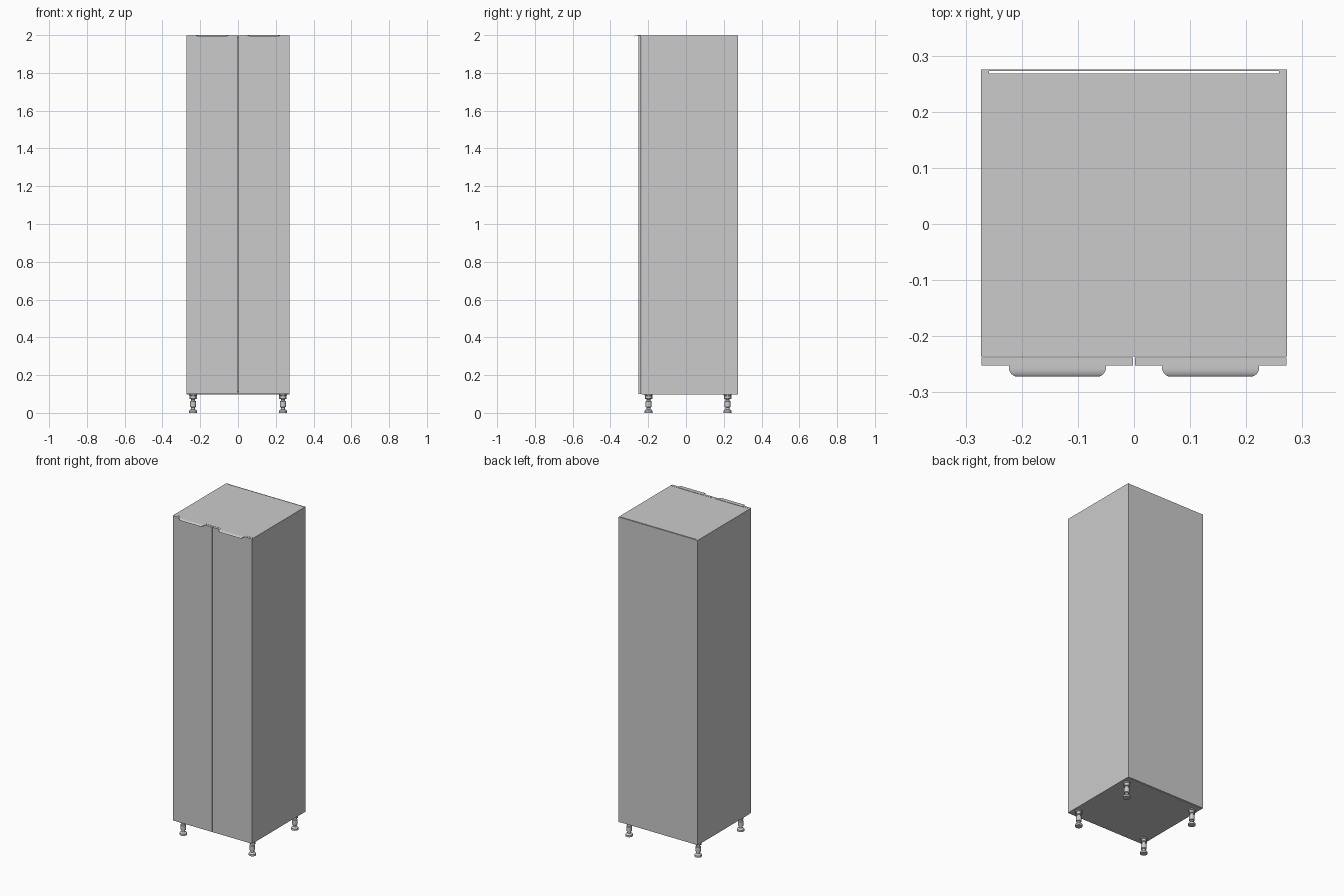
import bpy, bmesh, math

if "Cube" in bpy.data.objects:
    bpy.data.objects.remove(bpy.data.objects["Cube"])

Z0, Z1 = 0.098, 1.9985      # cabinet bottom and top
W, T = 0.273, 0.0145        # half width, board thickness
YF, YB = -0.2365, 0.2755    # carcass front and back


def finish(bm, name, smooth=False):
    bmesh.ops.recalc_face_normals(bm, faces=bm.faces)
    me = bpy.data.meshes.new(name)
    bm.to_mesh(me)
    bm.free()
    ob = bpy.data.objects.new(name, me)
    bpy.context.collection.objects.link(ob)
    if smooth:
        bpy.ops.object.select_all(action='DESELECT')
        ob.select_set(True)
        bpy.context.view_layer.objects.active = ob
        bpy.ops.object.shade_smooth_by_angle(angle=math.radians(35))
    return ob


def box(name, x0, x1, y0, y1, z0, z1):
    bm = bmesh.new()
    bmesh.ops.create_cube(bm, size=1)
    for v in bm.verts:
        v.co = ((x0 + x1) / 2 + v.co.x * (x1 - x0),
                (y0 + y1) / 2 + v.co.y * (y1 - y0),
                (z0 + z1) / 2 + v.co.z * (z1 - z0))
    return finish(bm, name)


def lathe(name, profile, x, y, steps=24):
    bm = bmesh.new()
    vs = [bm.verts.new((x + r, y, z)) for r, z in profile]
    es = [bm.edges.new(p) for p in zip(vs, vs[1:])]
    bmesh.ops.spin(bm, geom=vs + es, cent=(x, y, 0), axis=(0, 0, 1),
                   angle=math.tau, steps=steps)
    bmesh.ops.remove_doubles(bm, verts=bm.verts, dist=1e-5)
    return finish(bm, name, True)


def handle(name, cx, half=0.0865):
    # folded metal pull: flat tab over the door, lip curling down, rounded corners
    r, yc = 0.016, -0.2562
    rows = [(-0.2375, 1.9998, half), (yc, 1.9998, half)]
    for i in range(1, 11):
        a = math.pi / 2 * i / 10
        rows.append((yc - r * math.sin(a), 1.9998 - 0.008 * (1 - math.cos(a)),
                     half - r * (1 - math.cos(a))))
    bm = bmesh.new()
    grid = [[bm.verts.new((cx + s * w, y, z)) for s in (-1, 1)] for y, z, w in rows]
    for a, b in zip(grid, grid[1:]):
        bm.faces.new((a[0], a[1], b[1], b[0]))
    bmesh.ops.recalc_face_normals(bm, faces=bm.faces)
    if bm.faces[:][0].normal.z < 0:
        bmesh.ops.reverse_faces(bm, faces=bm.faces[:])
    bmesh.ops.solidify(bm, geom=bm.faces[:], thickness=0.0013)
    # keep the sheet's outer face at the very top
    top = max(v.co.z for v in bm.verts)
    for v in bm.verts:
        v.co.z += 2.0 - top
    return finish(bm, name, True)


# Carcass boards; top and bottom stop short of the back panel, leaving a slot
box("left_side", -W, -W + T, YF, YB, Z0, Z1)
box("right_side", W - T, W, YF, YB, Z0, Z1)
box("top_panel", -W + T, W - T, YF, 0.2685, Z1 - T, Z1)
box("bottom_panel", -W + T, W - T, YF, 0.2685, Z0, Z0 + T)
box("back_panel", -W + 0.008, W - 0.008, 0.2728, 0.2752, Z0 + 0.001, Z1 - 0.001)

# Doors and top-edge handles
for side, s in (("left", -1), ("right", 1)):
    a, b = sorted((s * 0.0018, s * (W - 0.0008)))
    box(side + "_door", a, b, -0.2525, -0.238, Z0 + 0.001, Z1)
    handle(side + "_handle", s * 0.1365)

# Adjustable legs: mounting socket, stem, collar, foot
leg = [(0, Z0), (0.021, Z0), (0.021, 0.092), (0.017, 0.090), (0.017, 0.075),
       (0.011, 0.072), (0.011, 0.063), (0.016, 0.061), (0.016, 0.032),
       (0.010, 0.029), (0.010, 0.019), (0.017, 0.016), (0.021, 0.011),
       (0.021, 0), (0, 0)]
for sx, xn in ((-1, "left"), (1, "right")):
    for y, yn in ((-0.198, "front"), (0.22, "back")):
        lathe(f"{yn}_{xn}_leg", leg, sx * 0.238, y)
        # crossed ribs on the socket
        x = sx * 0.238
        box(f"{yn}_{xn}_leg_rib_x", x - 0.020, x + 0.020, y - 0.002, y + 0.002, 0.074, 0.093)
        box(f"{yn}_{xn}_leg_rib_y", x - 0.002, x + 0.002, y - 0.020, y + 0.020, 0.074, 0.093)
